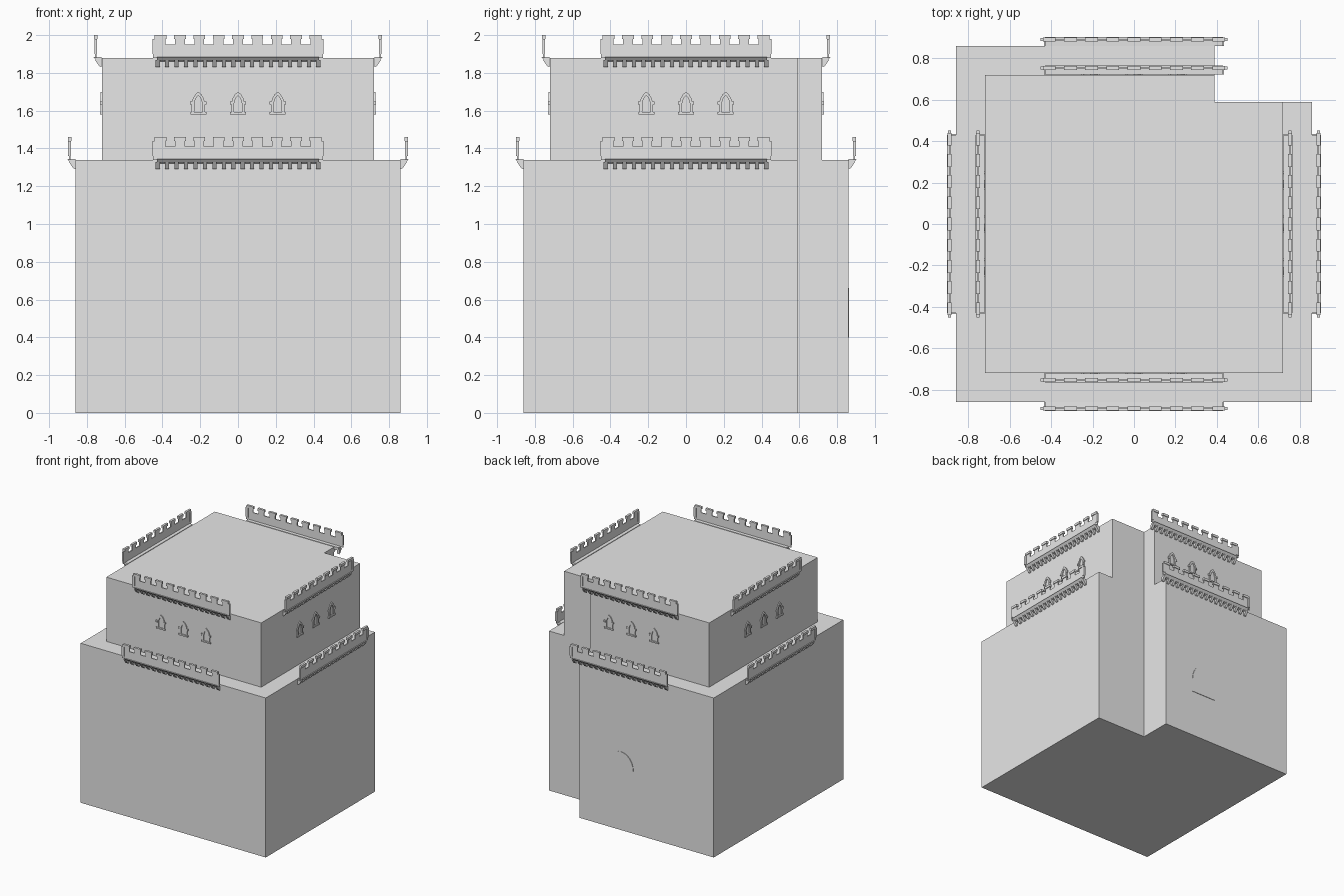
import bpy, bmesh, math
from mathutils import Matrix

if "Cube" in bpy.data.objects:
    bpy.data.objects.remove(bpy.data.objects["Cube"])


def material(name, value):
    m = bpy.data.materials.new(name)
    m.diffuse_color = (value, value, value, 1)
    m.use_nodes = True
    m.node_tree.nodes["Principled BSDF"].inputs["Base Color"].default_value = m.diffuse_color
    return m


STONE = material("grey stone", 0.8)
PALE = material("pale door", 0.95)


def add_object(name, bm, mat):
    bmesh.ops.recalc_face_normals(bm, faces=bm.faces)
    me = bpy.data.meshes.new(name)
    bm.to_mesh(me)
    bm.free()
    me.materials.append(mat)
    ob = bpy.data.objects.new(name, me)
    bpy.context.collection.objects.link(ob)
    return ob


def prism(bm, pts, direction):
    """Extrude a closed outline of 3D points along a direction."""
    face = bm.faces.new([bm.verts.new(p) for p in pts])
    ext = bmesh.ops.extrude_face_region(bm, geom=[face], use_keep_orig=True)
    verts = [g for g in ext["geom"] if isinstance(g, bmesh.types.BMVert)]
    bmesh.ops.translate(bm, verts=verts, vec=direction)


def box(bm, x0, x1, y0, y1, z0, z1):
    prism(bm, [(x0, y0, z0), (x1, y0, z0), (x1, y1, z0), (x0, y1, z0)], (0, 0, z1 - z0))


def storey(name, r, z0, z1):
    """Square block with the back right corner cut away."""
    bm = bmesh.new()
    outline = [(-r, -r), (r, -r), (r, 0.59), (0.39, 0.59), (0.39, r), (-r, r)]
    prism(bm, [(x, y, z0) for x, y in outline], (0, 0, z1 - z0))
    add_object(name, bm, STONE)


def parapet(name, dist, z, angle):
    """Battlement strip standing just off a wall; z is the wall top."""
    bm = bmesh.new()
    w, out = 0.43, -dist - 0.035
    # flared ledge
    prism(bm, [(-w, -dist, z - 0.02), (-w, out + 0.005, z - 0.012),
               (-w, out - 0.01, z + 0.005), (-w, -dist, z + 0.003)], (2 * w, 0, 0))
    # thin curtain with round-ended lugs
    box(bm, -0.45, 0.45, out, out + 0.008, z, z + 0.07)
    for s in (-1, 1):
        box(bm, s * 0.44 - 0.012, s * 0.44 + 0.012, out - 0.004, out + 0.01, z + 0.02, z + 0.1)
    # merlons with caps
    for i in range(9):
        x = (i - 4) * 0.1025
        box(bm, x - 0.026, x + 0.026, out, out + 0.008, z + 0.07, z + 0.105)
        box(bm, x - 0.031, x + 0.031, out - 0.006, out + 0.013, z + 0.1, z + 0.12)
    # corbels
    for i in range(18):
        x = (i - 8.5) * 0.05
        prism(bm, [(x - 0.011, -dist, z - 0.05), (x - 0.011, -dist - 0.012, z - 0.045),
                   (x - 0.011, out, z - 0.012), (x - 0.011, -dist, z - 0.012)], (0.022, 0, 0))
    bmesh.ops.transform(bm, matrix=Matrix.Rotation(angle, 4, "Z"), verts=bm.verts)
    add_object(name, bm, STONE)


def arch_outline(w, z0, spring, top):
    """Pointed arch from the left foot over the tip to the right foot."""
    left = [(-w, z0), (-w, spring), (-w * 0.8, spring + (top - spring) * 0.45),
            (-w * 0.45, spring + (top - spring) * 0.78)]
    return left + [(0, top)] + [(-x, z) for x, z in reversed(left)]


def windows(name, angle):
    """Three pointed window frames on an upper wall."""
    bm = bmesh.new()
    outer = arch_outline(0.035, 1.585, 1.64, 1.70)
    inner = arch_outline(0.021, 1.595, 1.635, 1.68)
    for cx in (-0.21, 0, 0.21):
        for i in range(len(outer) - 1):
            quad = [outer[i], outer[i + 1], inner[i + 1], inner[i]]
            prism(bm, [(cx + x, -0.719, z) for x, z in quad], (0, -0.009, 0))
        # sill and hood stops
        box(bm, cx - 0.042, cx + 0.042, -0.731, -0.719, 1.58, 1.592)
        for s in (-1, 1):
            box(bm, cx + s * 0.036 - 0.007, cx + s * 0.036 + 0.007, -0.731, -0.719, 1.632, 1.648)
    bmesh.ops.transform(bm, matrix=Matrix.Rotation(angle, 4, "Z"), verts=bm.verts)
    add_object(name, bm, STONE)


# Two stacked storeys
storey("lower_storey", 0.86, 0, 1.34)
storey("upper_storey", 0.72, 1.335, 1.88)

# Parapets and windows on all four sides
for k, side in enumerate(("front", "right", "back", "left")):
    a = k * math.pi / 2
    parapet(side + "_upper_parapet", 0.722, 1.88, a)
    parapet(side + "_lower_parapet", 0.86, 1.34, a)
    windows(side + "_windows", a)

# Arched door on the back wall
bm = bmesh.new()
pts = [(-0.115, 0.40)]
pts += [(-0.115 * math.cos(t * math.pi / 12), 0.52 + 0.14 * math.sin(t * math.pi / 12)) for t in range(13)]
pts += [(0.115, 0.40)]
prism(bm, [(x, 0.858, z) for x, z in pts], (0, 0.006, 0))
add_object("back_door", bm, PALE)
